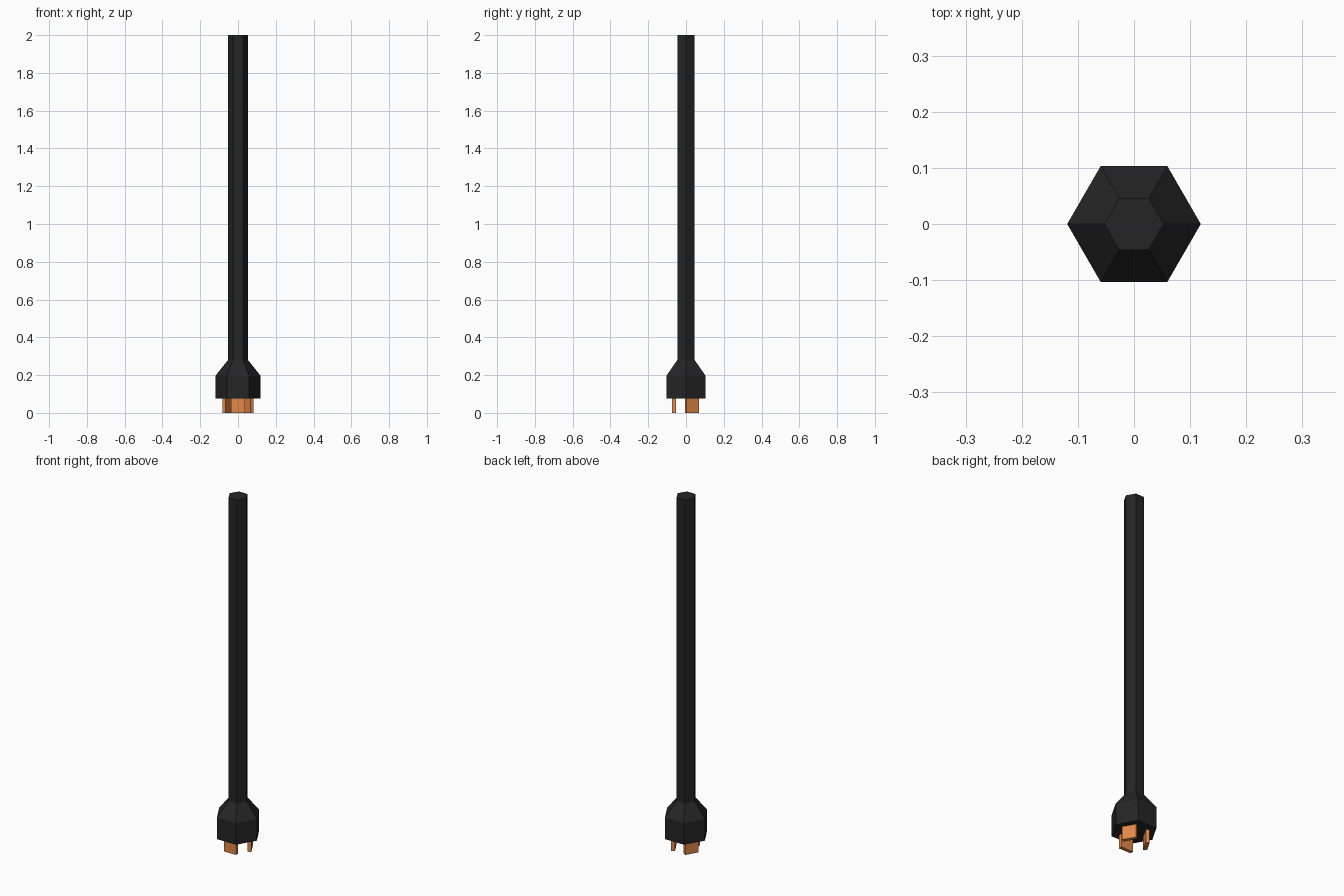
import bpy, bmesh, math
from mathutils import Matrix

cube = bpy.data.objects.get("Cube")
if cube:
    bpy.data.objects.remove(cube, do_unlink=True)


def material(name, colour):
    m = bpy.data.materials.new(name)
    m.use_nodes = True
    m.diffuse_color = colour
    bsdf = next(n for n in m.node_tree.nodes if n.type == 'BSDF_PRINCIPLED')
    bsdf.inputs["Base Color"].default_value = colour
    return m


def add_object(name, bm, mat):
    bmesh.ops.recalc_face_normals(bm, faces=bm.faces)
    mesh = bpy.data.meshes.new(name)
    bm.to_mesh(mesh)
    bm.free()
    mesh.materials.append(mat)
    obj = bpy.data.objects.new(name, mesh)
    bpy.context.collection.objects.link(obj)
    return obj


black = material("black rubber", (0.018, 0.018, 0.018, 1))
copper = material("copper", (0.77, 0.25, 0.065, 1))

# Six-sided plug body, tapering into the cable: (radius, height) profile
profile = [(0.119, 0.075), (0.119, 0.197), (0.053, 0.28), (0.053, 2.0)]
bm = bmesh.new()
rings = [[bm.verts.new((r * math.cos(i * math.pi / 3), r * math.sin(i * math.pi / 3), z))
          for i in range(6)] for r, z in profile]
for low, high in zip(rings, rings[1:]):
    for i in range(6):
        j = (i + 1) % 6
        bm.faces.new((low[i], low[j], high[j], high[i]))
bm.faces.new(rings[0][::-1])
bm.faces.new(rings[-1])
add_object("plug_and_cable", bm, black)

# Three flat prongs set around the axis, just entering the plug's base
RADIUS, THICKNESS, WIDTH, TOP = 0.063, 0.02, 0.076, 0.085
for name, angle in (("front_prong", -90), ("left_prong", 30), ("right_prong", 150)):
    bm = bmesh.new()
    bmesh.ops.create_cube(bm, size=1, matrix=(
        Matrix.Rotation(math.radians(angle), 4, 'Z')
        @ Matrix.Translation((RADIUS, 0, TOP / 2))
        @ Matrix.Diagonal((THICKNESS, WIDTH, TOP, 1))))
    add_object(name, bm, copper)
